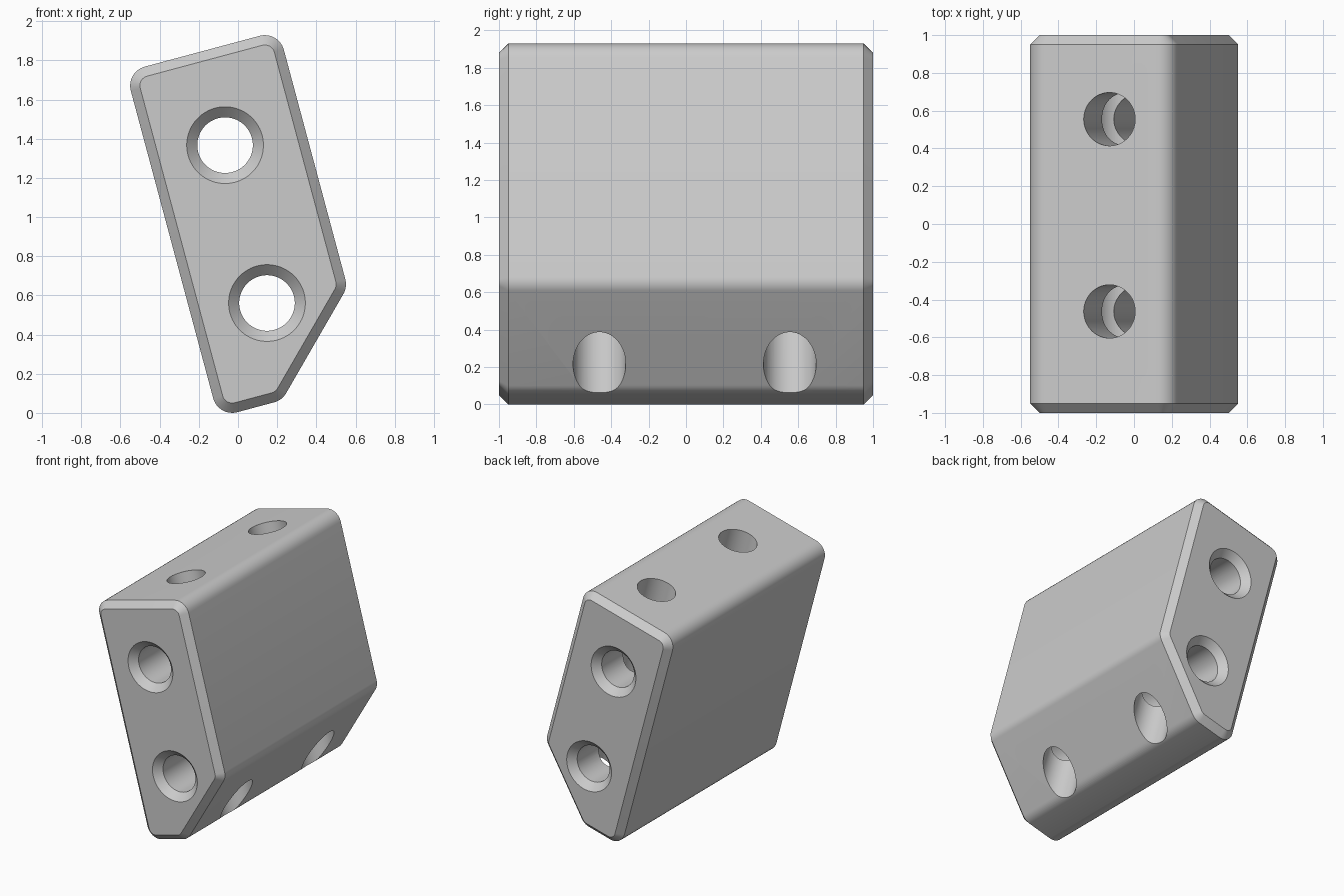
import bpy, bmesh, math
from mathutils import Matrix, Vector

if "Cube" in bpy.data.objects:
    bpy.data.objects.remove(bpy.data.objects["Cube"])

R, BEVEL, SEG = 0.10, 0.05, 8
# Profile sides as (outward normal angle, distance from origin), counter-clockwise
SIDES = [(15, 0.706), (105, 1.831), (195, 0.103), (285, -0.0044), (330, 0.1625)]


def outline(radius):
    """Rounded outline in x/z; a smaller radius gives an inset copy."""
    pts = []
    for i, (a0, d0) in enumerate(SIDES):
        a1, d1 = SIDES[(i + 1) % len(SIDES)]
        if a1 < a0:
            a1 += 360
        t0, t1 = math.radians(a0), math.radians(a1)
        m = Matrix(((math.cos(t0), math.sin(t0)), (math.cos(t1), math.sin(t1))))
        c = m.inverted() @ Vector((d0 - R, d1 - R))
        for k in range(SEG + 1):
            t = t0 + (t1 - t0) * k / SEG
            pts.append((c.x + radius * math.cos(t), c.y + radius * math.sin(t)))
    return pts


def loft(name, rings):
    """Capped solid through a list of equal-length rings of 3D points."""
    bm = bmesh.new()
    loops = [[bm.verts.new(p) for p in ring] for ring in rings]
    n = len(loops[0])
    for a, b in zip(loops, loops[1:]):
        for i in range(n):
            bm.faces.new((a[i], a[(i + 1) % n], b[(i + 1) % n], b[i]))
    bm.faces.new(loops[0])
    bm.faces.new(loops[-1])
    bmesh.ops.recalc_face_normals(bm, faces=bm.faces)
    me = bpy.data.meshes.new(name)
    bm.to_mesh(me)
    bm.free()
    ob = bpy.data.objects.new(name, me)
    bpy.context.collection.objects.link(ob)
    return ob


def cutter(name, profile, matrix, n=64):
    """Revolved hole cutter; profile is (radius, height along local z)."""
    ring = [2 * math.pi * (i + 0.5) / n for i in range(n)]
    ob = loft(name, [[matrix @ Vector((r * math.cos(t), r * math.sin(t), h)) for t in ring]
                     for r, h in profile])
    ob.hide_render = True
    return ob


# Tilted block with chamfered ends
block = loft("tilted_block", [[(x, y, z) for x, z in outline(r)] for y, r in
             ((-1, R - BEVEL), (-1 + BEVEL, R), (1 - BEVEL, R), (1, R - BEVEL))])

# Countersunk holes running front to back
cutters = []
along_y = Matrix.Rotation(math.radians(-90), 4, 'X')
for x, z in ((-0.066, 1.367), (0.148, 0.561)):
    cutters.append(cutter("long_hole_cutter",
                          ((0.246, -1.05), (0.142, -0.946), (0.142, 0.946), (0.246, 1.05)),
                          Matrix.Translation((x, 0, z)) @ along_y))

# Cross holes following the tilt, leaving through the slanted lower face
tilt = Matrix.Rotation(math.radians(-15), 4, 'Y')
for y in (-0.463, 0.555):
    cutters.append(cutter("cross_hole_cutter", ((0.141, -0.3), (0.141, 2.2)),
                          tilt @ Matrix.Translation((0.356, y, 0))))

for c in cutters:
    mod = block.modifiers.new("hole", 'BOOLEAN')
    mod.operation, mod.solver, mod.object = 'DIFFERENCE', 'EXACT', c

# Bake the holes, then shade smooth with sharp edges kept
bpy.context.view_layer.update()
baked = bpy.data.meshes.new_from_object(block.evaluated_get(bpy.context.evaluated_depsgraph_get()))
block.modifiers.clear()
block.data = baked
for c in cutters:
    bpy.data.objects.remove(c)
bpy.ops.object.select_all(action='DESELECT')
block.select_set(True)
bpy.context.view_layer.objects.active = block
bpy.ops.object.shade_smooth_by_angle(angle=math.radians(30))
